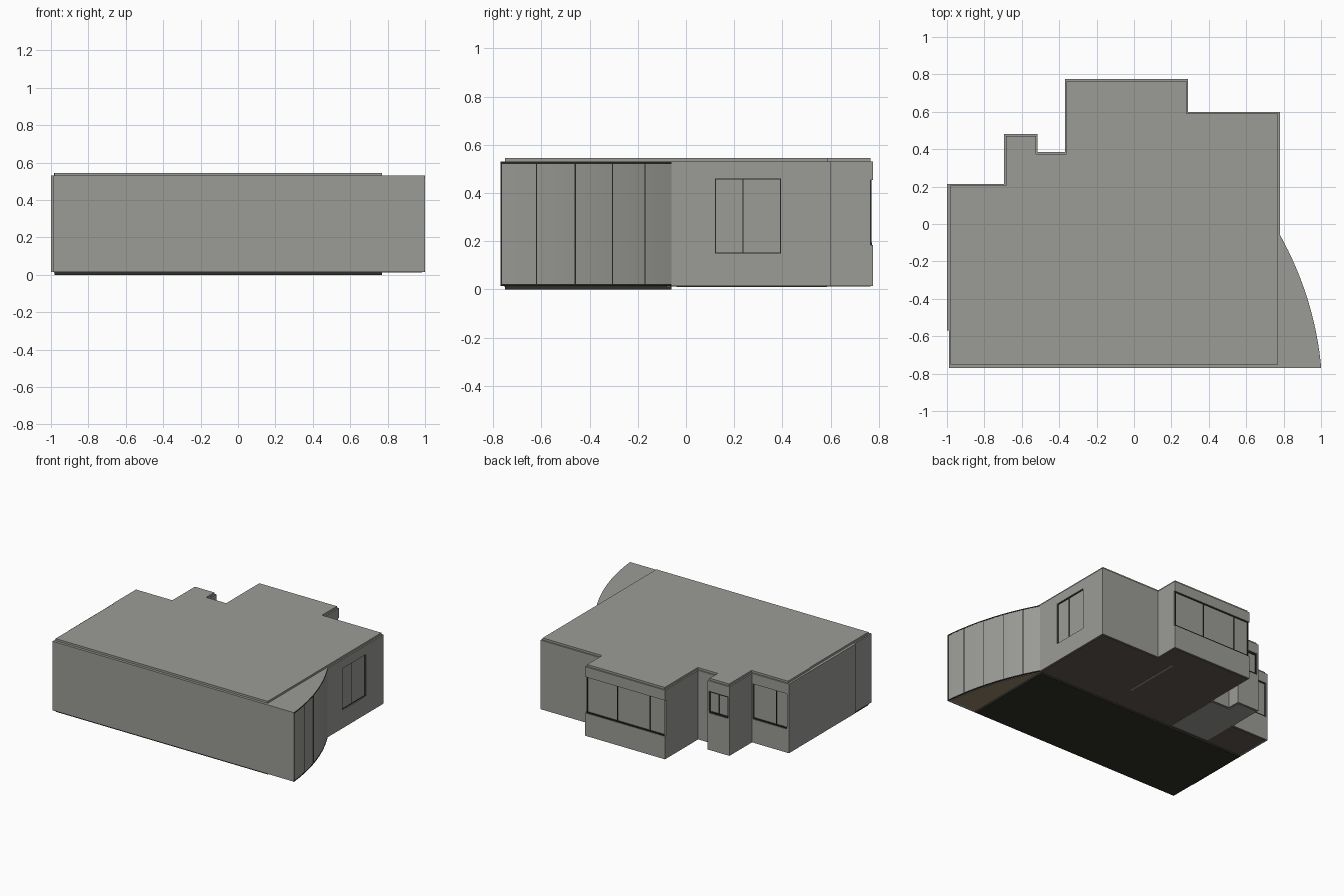
import bpy, bmesh, math
from mathutils import Vector

if "Cube" in bpy.data.objects:
    bpy.data.objects.remove(bpy.data.objects["Cube"])


def material(name, rgb):
    m = bpy.data.materials.new(name)
    m.use_nodes = True
    m.diffuse_color = (*rgb, 1)
    for n in m.node_tree.nodes:
        if n.type == 'BSDF_PRINCIPLED':
            n.inputs["Base Color"].default_value = (*rgb, 1)
    return m


GREY = material("wall grey", (0.33, 0.33, 0.31))
BLACK = material("slab black", (0.03, 0.03, 0.022))
FRAME = material("frame dark", (0.02, 0.02, 0.02))
BROWN = material("floor brown", (0.12, 0.1, 0.085))
TAN = material("floor tan", (0.3, 0.24, 0.15))


def prism(name, pts, z0, z1, mat):
    """Extrude a plan outline from z0 to z1."""
    bm = bmesh.new()
    base = bm.faces.new([bm.verts.new((x, y, z0)) for x, y in pts])
    out = bmesh.ops.extrude_face_region(bm, geom=[base])
    for v in out["geom"]:
        if isinstance(v, bmesh.types.BMVert):
            v.co.z = z1
    bmesh.ops.recalc_face_normals(bm, faces=bm.faces)
    me = bpy.data.meshes.new(name)
    bm.to_mesh(me)
    bm.free()
    me.materials.append(mat)
    ob = bpy.data.objects.new(name, me)
    bpy.context.scene.collection.objects.link(ob)
    return ob


def box(name, x0, x1, y0, y1, z0, z1, mat):
    return prism(name, [(x0, y0), (x1, y0), (x1, y1), (x0, y1)], z0, z1, mat)


# Curved glazed corner, as an arc between two wall ends
A, B = Vector((0.78, -0.06)), Vector((1.0, -0.77))
chord, half = B - A, math.radians(12)
normal = Vector((-chord.y, chord.x)).normalized()
R = chord.length / 2 / math.sin(half)
centre = (A + B) / 2 - normal * R * math.cos(half)
mid = math.atan2(normal.y, normal.x)


def on_arc(a, off=0.0):
    return (centre.x + (R + off) * math.cos(a), centre.y + (R + off) * math.sin(a))


N = 24
angles = [mid - half + 2 * half * i / N for i in range(N + 1)]

# Main body
back = [(0.78, 0.6), (0.29, 0.6), (0.29, 0.775), (-0.37, 0.775), (-0.37, 0.385),
        (-0.515, 0.385), (-0.515, 0.48), (-0.695, 0.48), (-0.695, 0.215)]
left = [(-1, 0.215), (-1, -0.57), (-0.99, -0.57), (-0.99, -0.77)]
body = prism("outer_walls", [on_arc(a) for a in angles] + back + left, 0.015, 0.53, GREY)

# Roof, slab and floors, set in slightly from the walls
inner = [(0.77, 0.59), (0.28, 0.59), (0.28, 0.765), (-0.36, 0.765), (-0.36, 0.375),
         (-0.525, 0.375), (-0.525, 0.47), (-0.685, 0.47), (-0.685, 0.205),
         (-0.985, 0.205), (-0.985, -0.06)]
prism("roof", [(-0.98, -0.06), (-0.98, -0.75), (0.77, -0.75)] + inner, 0.525, 0.545, GREY)
box("front_slab", -0.98, 0.77, -0.75, -0.06, 0, 0.016, BLACK)
prism("rear_floor", [(0.77, -0.06)] + inner, 0.012, 0.016, BROWN)
prism("corner_floor", [on_arc(a, -0.012) for a in angles[1:]] + [(0.77, -0.07), (0.77, -0.755)],
      0.012, 0.016, TAN)
prism("tiled_floor", [(-0.685, -0.04), (-0.37, -0.04), (-0.37, 0.375), (-0.525, 0.375),
                      (-0.525, 0.47), (-0.685, 0.47)], 0.010, 0.013, GREY)
box("partition_base", 0.14, 0.155, 0.14, 0.585, 0.010, 0.013, GREY)

# Window recesses
D = 0.01


def recess(name, *size):
    cutter = box(name, *size, GREY)
    cutter.hide_render = True
    cutter.hide_viewport = False
    cutter.display_type = 'WIRE'
    mod = body.modifiers.new(name, 'BOOLEAN')
    mod.operation = 'DIFFERENCE'
    mod.solver = 'EXACT'
    mod.object = cutter
    return cutter


cutters = [
    recess("bay_cutter", -0.38, 0.3, 0.775 - D, 0.8, 0.185, 0.455),
    recess("nook_cutter", -0.685, -0.525, 0.48 - D, 0.5, 0.29, 0.455),
    recess("wing_cutter", -0.985, -0.705, 0.215 - D, 0.23, 0.19, 0.455),
    recess("side_cutter", 0.78 - D, 0.8, 0.12, 0.395, 0.15, 0.46),
]
# Bake the recesses and drop the cutters
dg = bpy.context.evaluated_depsgraph_get()
baked = bpy.data.meshes.new_from_object(body.evaluated_get(dg))
body.modifiers.clear()
body.data = baked
for c in cutters:
    bpy.data.objects.remove(c)


def rear_window(name, x0, x1, y, z0, z1, dividers, w, sill):
    """Dark rails and posts on a recessed rear pane."""
    y0, y1 = y - 0.002, y + 0.004
    box(name + "_sill", x0, x1, y0, y1 + 0.003, z0, z0 + sill, FRAME)
    box(name + "_head", x0, x1, y0, y1, z1 - w, z1, FRAME)
    for i, x in enumerate([x0 + w / 2, *dividers, x1 - w / 2]):
        box(f"{name}_post_{i}", x - w / 2, x + w / 2, y0, y1, z0, z1, FRAME)


rear_window("bay_window", -0.36, 0.28, 0.775 - D, 0.185, 0.455, [0.03, -0.24], 0.005, 0.01)
rear_window("nook_window", -0.685, -0.525, 0.48 - D, 0.29, 0.455, [-0.605], 0.012, 0.012)
rear_window("wing_window", -0.985, -0.705, 0.215 - D, 0.19, 0.455, [-0.89], 0.005, 0.01)

# Side window frame
for i, y in enumerate((0.12, 0.235, 0.391)):
    box(f"side_window_post_{i}", 0.768, 0.774, y, y + 0.004, 0.15, 0.46, FRAME)
for i, z in enumerate((0.15, 0.456)):
    box(f"side_window_rail_{i}", 0.768, 0.774, 0.12, 0.395, z, z + 0.004, FRAME)

# Rails and mullions of the curved corner
band = [on_arc(a, 0.001) for a in angles] + [on_arc(a, -0.004) for a in reversed(angles)]
prism("curve_bottom_rail", band, 0.014, 0.022, FRAME)
prism("curve_top_rail", band, 0.521, 0.528, FRAME)
for i, y in enumerate((-0.765, -0.62, -0.46, -0.305, -0.17)):
    a = math.asin((y - centre.y) / R)
    d = 0.0025 / R
    prism(f"curve_mullion_{i}", [on_arc(a - d, 0.001), on_arc(a + d, 0.001),
                                 on_arc(a + d, -0.004), on_arc(a - d, -0.004)],
          0.018, 0.525, FRAME)

# Smooth the curved wall, keep corners sharp
bpy.ops.object.select_all(action='DESELECT')
body.select_set(True)
bpy.context.view_layer.objects.active = body
bpy.ops.object.shade_smooth_by_angle(angle=math.radians(20))
